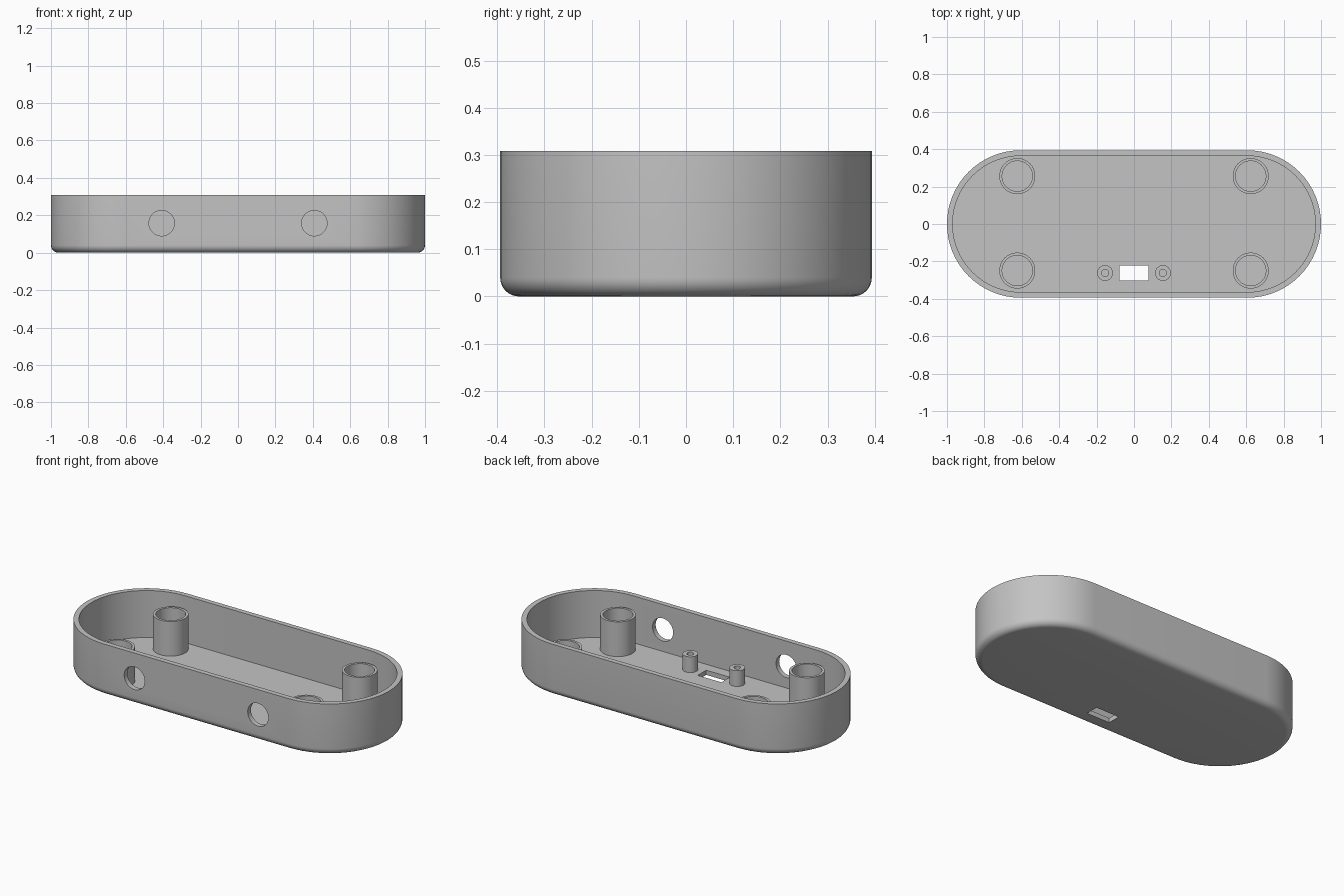
import bpy
import math

cube = bpy.data.objects.get("Cube")
if cube:
    bpy.data.objects.remove(cube, do_unlink=True)

HALF_LENGTH, RADIUS, HEIGHT = 1.0, 0.394, 0.308
WALL, FLOOR, FILLET = 0.03, 0.028, 0.04
STRAIGHT = HALF_LENGTH - RADIUS

grey = bpy.data.materials.new("plain grey")
grey.use_nodes = True
colour = (0.55, 0.55, 0.55, 1)
grey.diffuse_color = colour
grey.node_tree.nodes["Principled BSDF"].inputs["Base Color"].default_value = colour


def ring(radius, z, straight=0.0, steps=32):
    """Stadium outline, or a circle when there is no straight run."""
    points = []
    for side in (1, -1):
        for i in range(steps + 1 if straight else steps):
            a = math.pi * (i / steps - 0.5) + (math.pi if side < 0 else 0)
            points.append((side * straight + radius * math.cos(a), radius * math.sin(a), z))
    return points


def loft(name, rings, capped):
    """Skin successive rings; cap both ends, or join the last to the first."""
    n = len(rings[0])
    verts = [p for r in rings for p in r]
    faces = []
    for k in range(len(rings) - (1 if capped else 0)):
        a, b = k * n, (k + 1) % len(rings) * n
        faces += [(a + i, a + (i + 1) % n, b + (i + 1) % n, b + i) for i in range(n)]
    if capped:
        faces.append(tuple(reversed(range(n))))
        faces.append(tuple(range(len(verts) - n, len(verts))))
    mesh = bpy.data.meshes.new(name)
    mesh.from_pydata(verts, [], faces)
    mesh.materials.append(grey)
    obj = bpy.data.objects.new(name, mesh)
    bpy.context.collection.objects.link(obj)
    return obj


def smooth(obj):
    bpy.ops.object.select_all(action="DESELECT")
    obj.select_set(True)
    bpy.context.view_layer.objects.active = obj
    bpy.ops.object.shade_smooth_by_angle(angle=math.radians(30))


def cut(obj, cutter):
    bpy.context.view_layer.objects.active = obj
    mod = obj.modifiers.new("cut", "BOOLEAN")
    mod.operation, mod.solver, mod.object = "DIFFERENCE", "EXACT", cutter
    bpy.ops.object.modifier_apply(modifier=mod.name)
    bpy.data.objects.remove(cutter, do_unlink=True)


# Tray: rounded bottom edge, outer wall, rim, inner wall, floor
rings = []
for i in range(9):
    a = math.pi / 2 * i / 8
    rings.append(ring(RADIUS - FILLET * (1 - math.sin(a)), FILLET * (1 - math.cos(a)), STRAIGHT))
rings += [ring(RADIUS, HEIGHT, STRAIGHT),
          ring(RADIUS - WALL, HEIGHT, STRAIGHT),
          ring(RADIUS - WALL, FLOOR, STRAIGHT)]
tray = loft("tray", rings, True)

# Round openings in the front wall
for x in (-0.408, 0.408):
    hole = loft("hole_cutter", [ring(0.068, -0.05), ring(0.068, 0.05)], True)
    hole.rotation_euler.x = math.pi / 2
    hole.location = (x, -RADIUS + WALL / 2, 0.158)
    cut(tray, hole)

# Rectangular slot through the floor
bpy.ops.mesh.primitive_cube_add(size=1, location=(0, -0.262, FLOOR / 2))
slot = bpy.context.object
slot.scale = (0.156, 0.08, 0.1)
cut(tray, slot)
smooth(tray)


def tube(name, x, y, outer, inner, top):
    base = FLOOR - 0.01
    obj = loft(name, [ring(outer, base), ring(outer, top),
                      ring(inner, top), ring(inner, base)], False)
    obj.location = (x, y, 0)
    smooth(obj)


# Hollow corner posts and the small screw posts beside the slot
for side, x in (("left", 1), ("right", -1)):
    tube("back_post_" + side, x * 0.624, 0.256, 0.096, 0.081, 0.235)
    tube("front_post_" + side, x * 0.624, -0.249, 0.096, 0.081, 0.235)
    tube("screw_post_" + side, x * 0.155, -0.262, 0.042, 0.019, 0.122)
